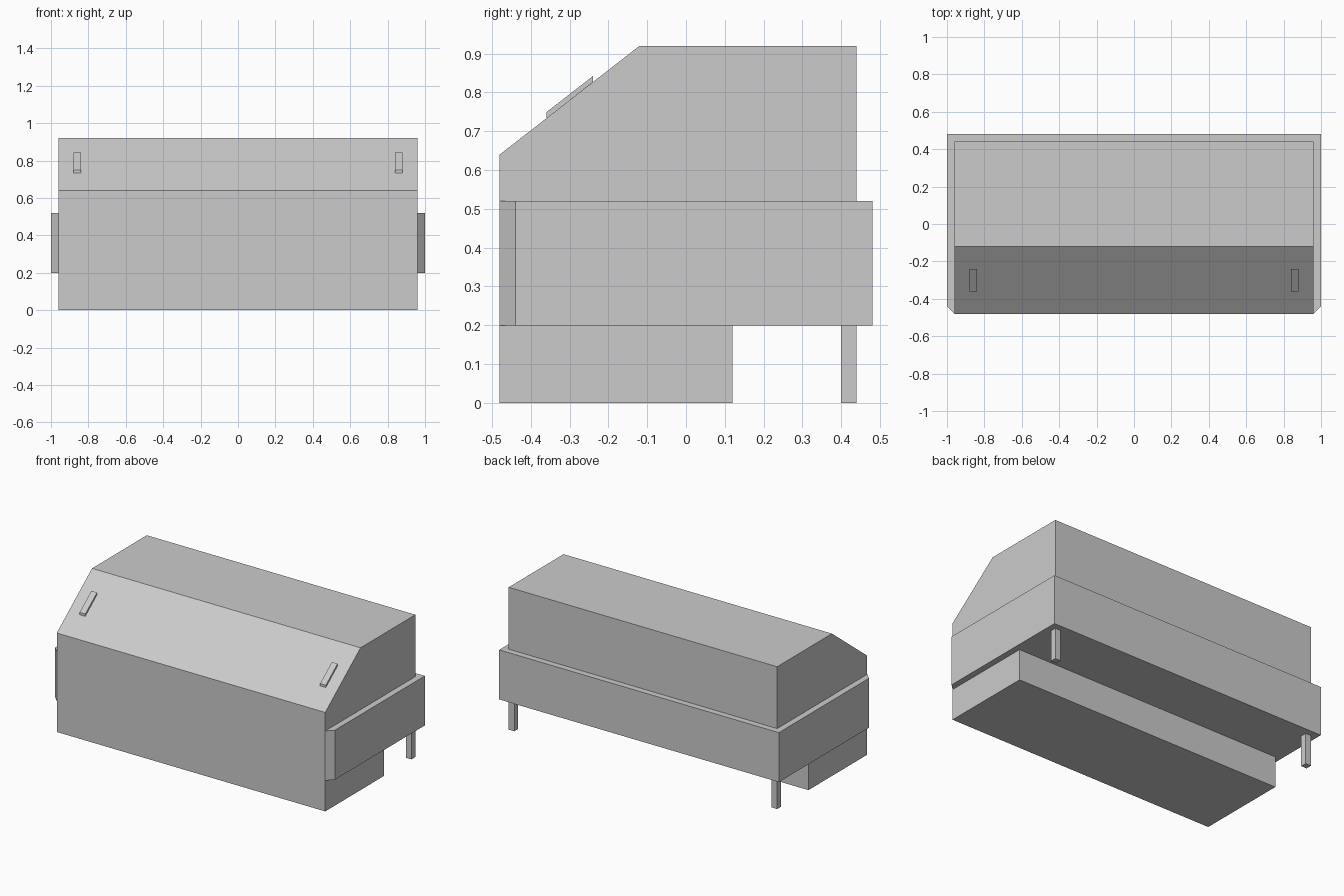
import bpy, bmesh
from mathutils import Vector

if "Cube" in bpy.data.objects:
    bpy.data.objects.remove(bpy.data.objects["Cube"])


def prism(name, points, offset):
    """Extrude a planar outline along an offset vector."""
    bm = bmesh.new()
    face = bm.faces.new([bm.verts.new(p) for p in points])
    ext = bmesh.ops.extrude_face_region(bm, geom=[face])
    verts = [g for g in ext["geom"] if isinstance(g, bmesh.types.BMVert)]
    bmesh.ops.translate(bm, vec=Vector(offset), verts=verts)
    bmesh.ops.recalc_face_normals(bm, faces=bm.faces)
    mesh = bpy.data.meshes.new(name)
    bm.to_mesh(mesh)
    bm.free()
    obj = bpy.data.objects.new(name, mesh)
    bpy.context.collection.objects.link(obj)
    return obj


def side_prism(name, profile, x0, x1):
    """Extrude a (y, z) side profile from x0 to x1."""
    return prism(name, [(x0, y, z) for y, z in profile], (x1 - x0, 0, 0))


# Cabinet: plinth, upright front and sloping lid in one side profile
side_prism("cabinet_body", [
    (-0.48, 0), (0.12, 0), (0.12, 0.2), (0.44, 0.2),
    (0.44, 0.92), (-0.12, 0.92), (-0.48, 0.64)], -0.96, 0.96)

# Wider band round the sides and back, chamfered at the front corners
half = [(0.96, 0.44), (0.96, -0.48), (1.0, -0.44), (1.0, 0.48)]
outline = half + [(-x, y) for x, y in reversed(half)]
prism("middle_band", [(x, y, 0.2) for x, y in outline], (0, 0, 0.32))

for side, s in (("left", -1), ("right", 1)):
    # Rear legs
    side_prism(f"{side}_rear_leg", [(0.40, 0), (0.44, 0), (0.44, 0.2), (0.40, 0.2)],
               s * 0.92, s * 0.96)
    # Thin grips lying on the sloping lid
    side_prism(f"{side}_lid_grip", [(-0.36, 0.733), (-0.24, 0.827), (-0.24, 0.842), (-0.36, 0.749)],
               s * 0.84, s * 0.88)
